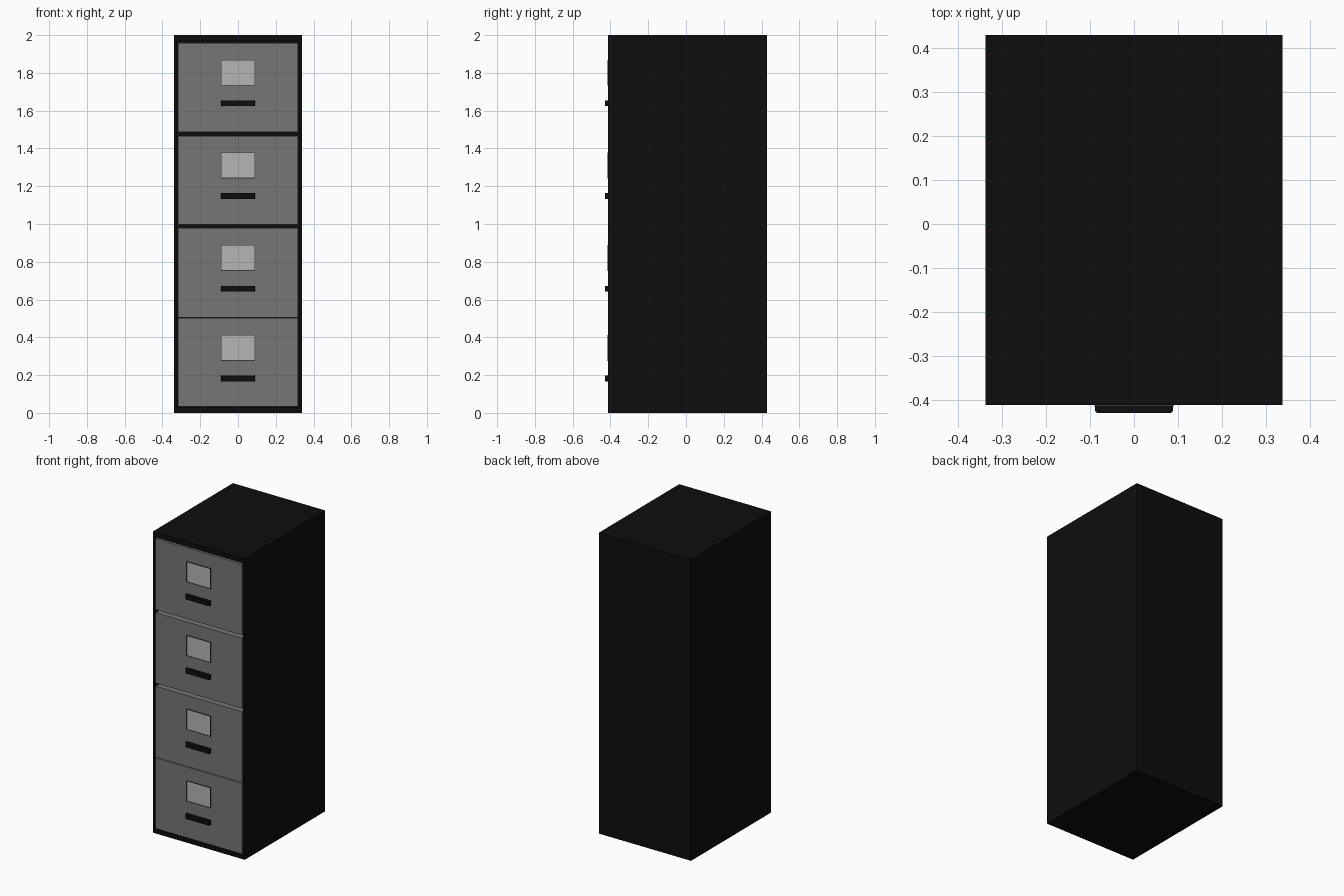
import bpy, bmesh
from mathutils import Vector

if "Cube" in bpy.data.objects:
    bpy.data.objects.remove(bpy.data.objects["Cube"])


def material(name, v):
    m = bpy.data.materials.new(name)
    m.diffuse_color = (v, v, v, 1)
    m.use_nodes = True
    m.node_tree.nodes["Principled BSDF"].inputs["Base Color"].default_value = m.diffuse_color
    return m


BLACK = material("black", 0.004)
GREY = material("grey", 0.18)
DARK = material("dark_grey", 0.04)
PALE = material("pale_grey", 0.46)


def cube_bm(lo, hi):
    bm = bmesh.new()
    bmesh.ops.create_cube(bm, size=1)
    lo, hi = Vector(lo), Vector(hi)
    for v in bm.verts:
        v.co = Vector([lo[i] + (v.co[i] + 0.5) * (hi[i] - lo[i]) for i in range(3)])
    return bm


def finish(name, bm, mat):
    bmesh.ops.recalc_face_normals(bm, faces=bm.faces)
    me = bpy.data.meshes.new(name)
    bm.to_mesh(me)
    bm.free()
    me.materials.append(mat)
    ob = bpy.data.objects.new(name, me)
    bpy.context.collection.objects.link(ob)
    return ob


def front_face(bm):
    bm.normal_update()
    return min(bm.faces, key=lambda f: f.normal.y)


def frame_in(bm, thick, depth):
    """Inset the front face and push it back by depth."""
    face = front_face(bm)
    bmesh.ops.inset_region(bm, faces=[face], thickness=thick)
    return face


FRONT = -0.412

# Cabinet shell, open at the front
bm = cube_bm((-0.338, FRONT, 0), (0.338, 0.43, 2))
face = front_face(bm)
bmesh.ops.inset_region(bm, faces=[face], thickness=0.02)
for v in face.verts:
    v.co.z = 1.968 if v.co.z > 1 else 0.03
new = bmesh.ops.extrude_discrete_faces(bm, faces=[face])["faces"][0]
bmesh.ops.translate(bm, verts=new.verts, vec=(0, 0.82, 0))
finish("cabinet_shell", bm, BLACK)

# Drawers: bottom z, top z, label bottom z, handle bottom z
DRAWERS = [
    (0.033, 0.502, 0.276, 0.166),
    (0.506, 0.978, 0.752, 0.642),
    (0.998, 1.466, 1.242, 1.133),
    (1.486, 1.958, 1.732, 1.624),
]
for i, (z0, z1, label, grip) in enumerate(DRAWERS, 1):
    # Drawer box, front flush with the shell
    bm = cube_bm((-0.3175, FRONT + 0.001, z0), (0.3175, 0.38, z1))
    finish(f"drawer_{i}", bm, GREY)

    # Label holder rim around a pale card
    bm = cube_bm((-0.09, FRONT - 0.003, label), (0.09, FRONT + 0.003, label + 0.137))
    face = front_face(bm)
    bmesh.ops.inset_region(bm, faces=[face], thickness=0.005)
    new = bmesh.ops.extrude_discrete_faces(bm, faces=[face])["faces"][0]
    bmesh.ops.translate(bm, verts=new.verts, vec=(0, 0.002, 0))
    new.material_index = 1
    holder = finish(f"label_holder_{i}", bm, DARK)
    holder.data.materials.append(PALE)

    # Pull handle with softened front corners
    bm = cube_bm((-0.089, -0.43, grip), (0.089, FRONT + 0.002, grip + 0.031))
    edges = [e for e in bm.edges
             if all(v.co.y < -0.42 for v in e.verts)
             and abs(e.verts[0].co.x - e.verts[1].co.x) < 0.001]
    bmesh.ops.bevel(bm, geom=edges, offset=0.006, segments=2, profile=0.5, affect='EDGES')
    finish(f"handle_{i}", bm, BLACK)
